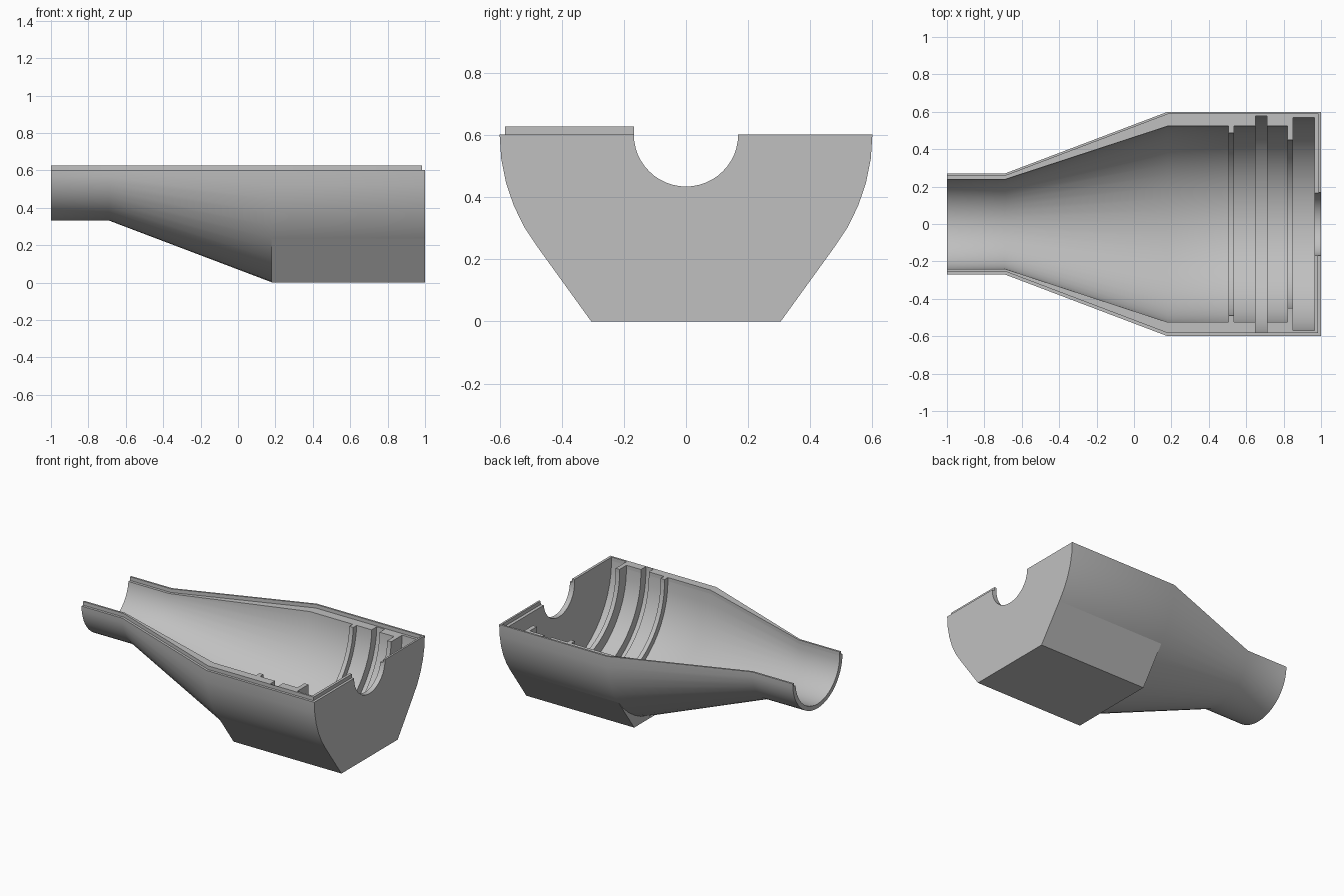
import bpy, bmesh, math
from mathutils import Vector

cube = bpy.data.objects.get("Cube")
if cube:
    bpy.data.objects.remove(cube, do_unlink=True)

AXIS_Z = 0.602      # height of the split plane and of the revolve axis
SEGS = 24           # facets around the half circle
R = 0.6

grey = bpy.data.materials.new("plain grey")
grey.use_nodes = True
grey.diffuse_color = (0.53, 0.53, 0.53, 1)
grey.node_tree.nodes["Principled BSDF"].inputs["Base Color"].default_value = (0.53, 0.53, 0.53, 1)


def finish(bm, name):
    bmesh.ops.recalc_face_normals(bm, faces=bm.faces)
    mesh = bpy.data.meshes.new(name)
    bm.to_mesh(mesh)
    bm.free()
    mesh.materials.append(grey)
    obj = bpy.data.objects.new(name, mesh)
    bpy.context.collection.objects.link(obj)
    return obj


def half_revolve(name, profile):
    """Sweep a closed (x, radius) profile through the lower half turn."""
    bm = bmesh.new()
    rings = []
    for k in range(SEGS + 1):
        a = math.pi * k / SEGS
        rings.append([bm.verts.new((x, -r * math.cos(a), AXIS_Z - r * math.sin(a)))
                      for x, r in profile])
    n = len(profile)
    for a, b in zip(rings, rings[1:]):
        for i in range(n):
            j = (i + 1) % n
            bm.faces.new((a[i], a[j], b[j], b[i]))
    bm.faces.new(rings[0])
    bm.faces.new(rings[-1])
    return finish(bm, name)


def prism(name, points, direction):
    """Extrude a closed outline of 3D points."""
    bm = bmesh.new()
    face = bm.faces.new([bm.verts.new(p) for p in points])
    out = bmesh.ops.extrude_face_region(bm, geom=[face], use_keep_orig=True)
    moved = [v for v in out["geom"] if isinstance(v, bmesh.types.BMVert)]
    bmesh.ops.translate(bm, verts=moved, vec=Vector(direction))
    return finish(bm, name)


def ring(x0, x1, r, wall=0.525):
    """Profile steps of one internal rib or groove, from right to left."""
    return [(x1, wall), (x1, r), (x0, r), (x0, wall)]


# Profiles of the shell
outer = [(-1, 0.27), (-0.69, 0.27), (0.18, R), (1, R)]
inner = [(0.965, 0.57), (0.85, 0.57), (0.85, 0.45), (0.82, 0.45), (0.82, 0.525)]
inner += ring(0.65, 0.71, 0.58) + ring(0.505, 0.535, 0.488)
inner += [(0.18, 0.525), (-0.69, 0.24), (-1, 0.24)]
hole = 0.168

# Half shell with end wall, ribs and grooves
shell = half_revolve("half_shell", outer + [(1, hole), (0.965, hole)] + inner)

# Rebate along the back rim
inset = 0.013
rebate = [(-1.02, 0.27 - inset), (-0.69, 0.27 - inset), (0.18, R - inset),
          (1 - inset, R - inset), (1 - inset, 0), (-1.02, 0)]
cutter = prism("rebate_cutter", [(x, y, AXIS_Z - 0.025) for x, y in rebate], (0, 0, 0.1))
cutter.hide_render = True
cut = shell.modifiers.new("rebate", "BOOLEAN")
cut.operation = "DIFFERENCE"
cut.solver = "EXACT"
cut.object = cutter
bpy.context.view_layer.objects.active = shell
bpy.ops.object.modifier_apply(modifier=cut.name)
bpy.data.objects.remove(cutter, do_unlink=True)

# Raised lip along the front rim
inset = 0.017
lip_line = [(-1, 0.27 - inset), (-0.69, 0.27 - inset), (0.18, R - inset),
            (1 - inset, R - inset), (1 - inset, hole), (0.965, hole)] + inner
lip = prism("front_lip", [(x, -y, AXIS_Z) for x, y in lip_line], (0, 0, 0.025))

# Flat-bottomed foot under the wide end, sides tangent to the shell
foot_line = [(-0.305, 0), (0.305, 0)]
for k in range(-7, 8):
    a = -k * math.pi / SEGS
    foot_line.append((R * math.sin(a), AXIS_Z - R * math.cos(a)))
foot = prism("flat_foot", [(0.18, y, z) for y, z in foot_line], (0.82, 0, 0))

# Smooth curved walls, keep hard edges
for obj in (shell, lip, foot):
    bpy.ops.object.select_all(action="DESELECT")
    obj.select_set(True)
    bpy.context.view_layer.objects.active = obj
    bpy.ops.object.shade_smooth_by_angle(angle=math.radians(30))
